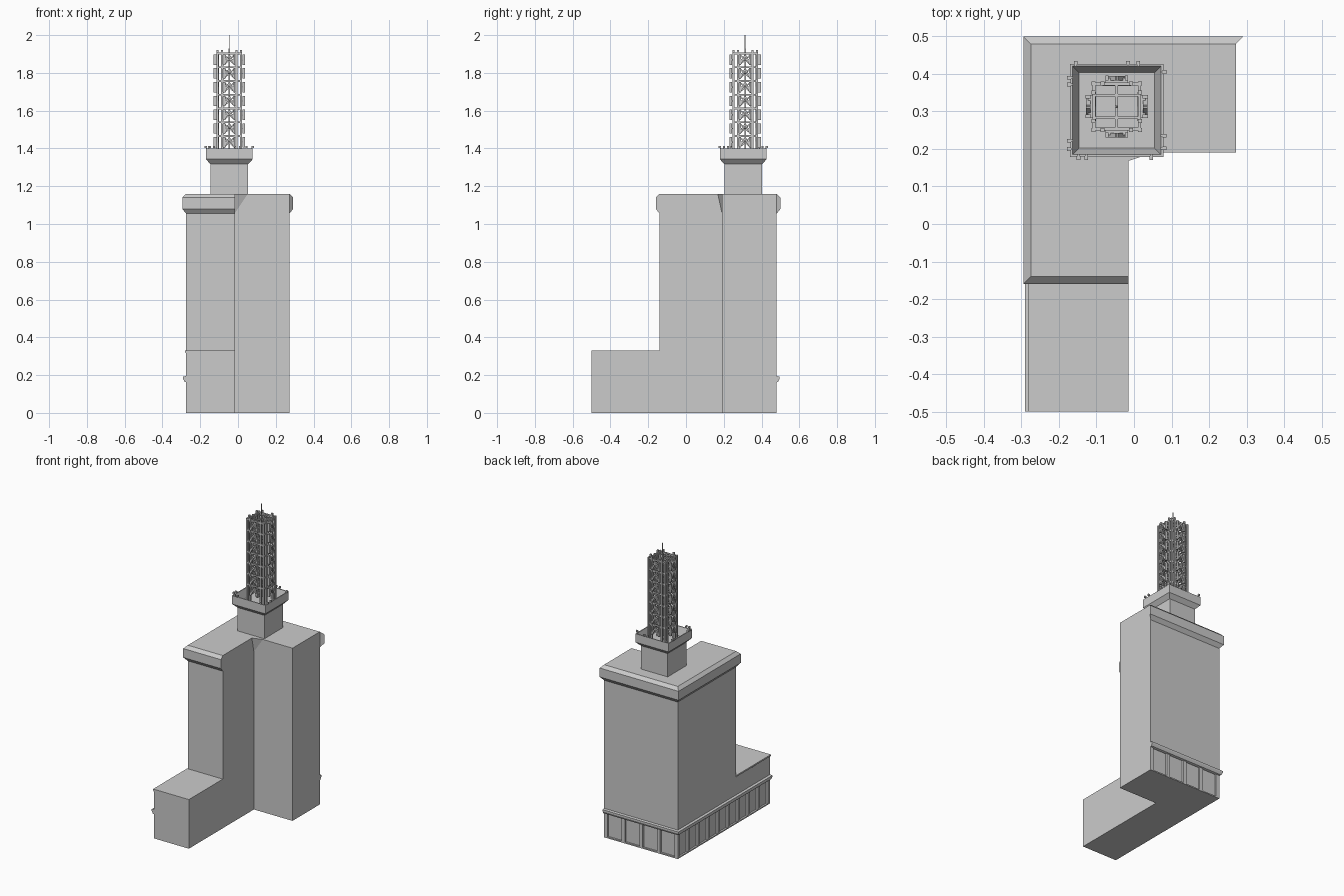
import bpy, bmesh, math
from mathutils import Vector, Matrix

if "Cube" in bpy.data.objects:
    bpy.data.objects.remove(bpy.data.objects["Cube"])


def finish(name, bm):
    bmesh.ops.recalc_face_normals(bm, faces=bm.faces)
    me = bpy.data.meshes.new(name)
    bm.to_mesh(me)
    bm.free()
    ob = bpy.data.objects.new(name, me)
    bpy.context.collection.objects.link(ob)
    return ob


def loft(bm, rings, closed_caps=True):
    """Bridge a list of equal-length closed vertex rings."""
    vs = [[bm.verts.new(p) for p in r] for r in rings]
    n = len(vs[0])
    for a, b in zip(vs, vs[1:]):
        for i in range(n):
            j = (i + 1) % n
            bm.faces.new((a[i], a[j], b[j], b[i]))
    if closed_caps:
        bm.faces.new(vs[0][::-1])
        bm.faces.new(vs[-1])


def prism(name, pts, z0, z1):
    bm = bmesh.new()
    loft(bm, [[(x, y, z) for x, y in pts] for z in (z0, z1)])
    return finish(name, bm)


def box(bm, lo, hi):
    (x0, y0, z0), (x1, y1, z1) = lo, hi
    pts = [(x0, y0), (x1, y0), (x1, y1), (x0, y1)]
    loft(bm, [[(x, y, z) for x, y in pts] for z in (z0, z1)])


def beam(bm, a, b, w, d):
    """Rectangular bar from a to b in a face plane; d is depth along y."""
    a, b = Vector(a), Vector(b)
    side = (b - a).normalized().cross(Vector((0, 1, 0))) * w / 2
    dep = Vector((0, d / 2, 0))
    loft(bm, [[p + side + dep, p - side + dep, p - side - dep, p + side - dep]
              for p in (a, b)])


def trim(name, path, profile):
    """Sweep (outset, z) profile along mitred path of (x, y, dx, dy)."""
    bm = bmesh.new()
    loft(bm, [[(x + dx * o, y + dy * o, z) for o, z in profile]
              for x, y, dx, dy in path])
    return finish(name, bm)


def ell(front, inset=0.0):
    return [(XL + inset, front), (XI, front), (XI, YI), (XR, YI),
            (XR, YB - inset), (XL + inset, YB - inset)]


# Main L-shaped block, low front wing and recessed street level
XL, XI, XR = -0.275, -0.015, 0.272
YF, YM, YI, YB = -0.5, -0.14, 0.19, 0.48
BASE = 0.165
prism("main_block", ell(YM), BASE, 1.16)
prism("low_wing", [(XL, YF), (XI, YF), (XI, YM), (XL, YM)], BASE, 0.33)
prism("street_level", ell(YF, 0.012), 0, BASE)
prism("plinth", ell(YF), 0, 0.008)

# Pilasters along left and back
bm = bmesh.new()
for i in range(10):
    y = YF + (YB - YF - 0.025) * i / 9
    box(bm, (XL, y, 0), (XL + 0.014, y + 0.025, BASE))
for i in range(5):
    x = XL + (XR - XL - 0.025) * i / 4
    box(bm, (x, YB - 0.014, 0), (x + 0.025, YB, BASE))
finish("pilasters", bm)

# Cornice, ledge and low wing coping
trim("cornice",
     [(XI, YM, 0, -1), (XL, YM, -1, -1), (XL, YB, -1, 1), (XR, YB, 1, 1)],
     [(0, 1.055), (0.02, 1.08), (0.02, 1.14), (0, 1.16)])
trim("ledge",
     [(XL, YF, -1, 0), (XL, YB, -1, 1), (XR, YB, 0, 1)],
     [(0, 0.162), (0.008, 0.165), (0.016, 0.18), (0.016, 0.192), (0, 0.195)])
trim("wing_coping", [(XL, YF, -1, 0), (XL, YM, -1, 0)],
     [(0, 0.315), (0.006, 0.32), (0.006, 0.33), (0, 0.33)])

# Sloped wedge in the inner roof corner
bm = bmesh.new()
v = [bm.verts.new(p) for p in ((XI, YI, 1.06), (XI, 0.168, 1.16),
                               (0.052, YI, 1.16), (XI, YI, 1.16))]
for f in ((0, 1, 2), (0, 1, 3), (0, 2, 3), (1, 2, 3)):
    bm.faces.new([v[i] for i in f])
finish("corner_wedge", bm)

# Tower base with flared parapet and sunken roof
CX, CY = -0.046, 0.303
bm = bmesh.new()
rings = []
for h, z in ((0.1, 1.16), (0.1, 1.317), (0.124, 1.343), (0.124, 1.40),
             (0.118, 1.40), (0.101, 1.345)):
    rings.append([(CX + sx * h, CY + sy * h, z)
                  for sx, sy in ((-1, -1), (1, -1), (1, 1), (-1, 1))])
loft(bm, rings)
finish("tower_base", bm)

# Small lamps standing on the parapet rim
bm = bmesh.new()
R = 0.124
spots = [(x, CY + R, 0, 1) for x in (-0.155, -0.016, 0.011)]
spots += [(x, CY - R, 0, -1) for x in (-0.148, -0.127, 0.046)]
spots += [(CX - R, y, -1, 0) for y in (0.39, 0.372, 0.222, 0.2)]
spots += [(CX + R, y, 1, 0) for y in (0.405, 0.235, 0.202)]
for x, y, dx, dy in spots:
    ax, ay = x - dx * 0.004, y - dy * 0.004
    box(bm, (ax - 0.003, ay - 0.003, 1.39), (ax + 0.003, ay + 0.003, 1.413))
    bx, by = x + dx * 0.003, y + dy * 0.003
    box(bm, (bx - 0.005, by - 0.005, 1.402), (bx + 0.005, by + 0.005, 1.414))
finish("rim_lamps", bm)

# Lattice mast: one face built at -y, then turned to all four sides
MX, MY, Z0, Z1 = -0.046, 0.313, 1.345, 1.91
TIERS = 7
step = (Z1 - 1.40) / TIERS
for k in range(4):
    bm = bmesh.new()
    for x, top in ((-0.062, Z1), (-0.038, Z1 + 0.012), (0.038, Z1 + 0.012)):
        beam(bm, (x, -0.062, Z0), (x, -0.062, top), 0.011, 0.011)
    for t in range(TIERS):
        z = 1.40 + t * step
        beam(bm, (-0.062, -0.06, z + step * 0.9),
             (0.062, -0.06, z + step * 0.9), 0.010, 0.008)
        for s in (-1, 1):
            beam(bm, (-0.036 * s, -0.058, z), (0.036 * s, -0.058, z + step * 0.9),
                 0.007, 0.005)
    bm.transform(Matrix.Translation((MX, MY, 0)) @ Matrix.Rotation(k * math.pi / 2, 4, 'Z'))
    finish("mast_face", bm)

    # Outer brace frames, separate in each tier
    bm = bmesh.new()
    for t in range(TIERS):
        z, h = 1.405 + t * step, step * 0.76
        for s in (-1, 1):
            beam(bm, (s * 0.026, -0.076, z), (s * 0.026, -0.076, z + h), 0.009, 0.014)
            beam(bm, (s * 0.026, -0.076, z + 0.005), (0, -0.076, z + h - 0.005), 0.009, 0.012)
        beam(bm, (0, -0.066, z + h / 2), (0.03, -0.066, z + h / 2), 0.006, 0.02)
        beam(bm, (-0.03, -0.066, z + h / 2), (0, -0.066, z + h / 2), 0.006, 0.02)
    bm.transform(Matrix.Translation((MX, MY, 0)) @ Matrix.Rotation(k * math.pi / 2, 4, 'Z'))
    finish("brace_frames", bm)

# Inner cross ties and antenna
bm = bmesh.new()
for t in range(0, TIERS, 2):
    z = 1.40 + (t + 0.9) * step
    for s in (-1, 1):
        beam(bm, (MX - 0.06, MY + s * 0.03, z), (MX + 0.06, MY + s * 0.03, z), 0.006, 0.006)
    box(bm, (MX - 0.004, MY - 0.06, z - 0.003), (MX + 0.004, MY + 0.06, z + 0.003))
finish("cross_ties", bm)
bm = bmesh.new()
box(bm, (MX - 0.004, MY - 0.004, Z0), (MX + 0.004, MY + 0.004, 1.93))
box(bm, (MX - 0.002, MY - 0.002, 1.93), (MX + 0.002, MY + 0.002, 2.0))
finish("antenna", bm)
